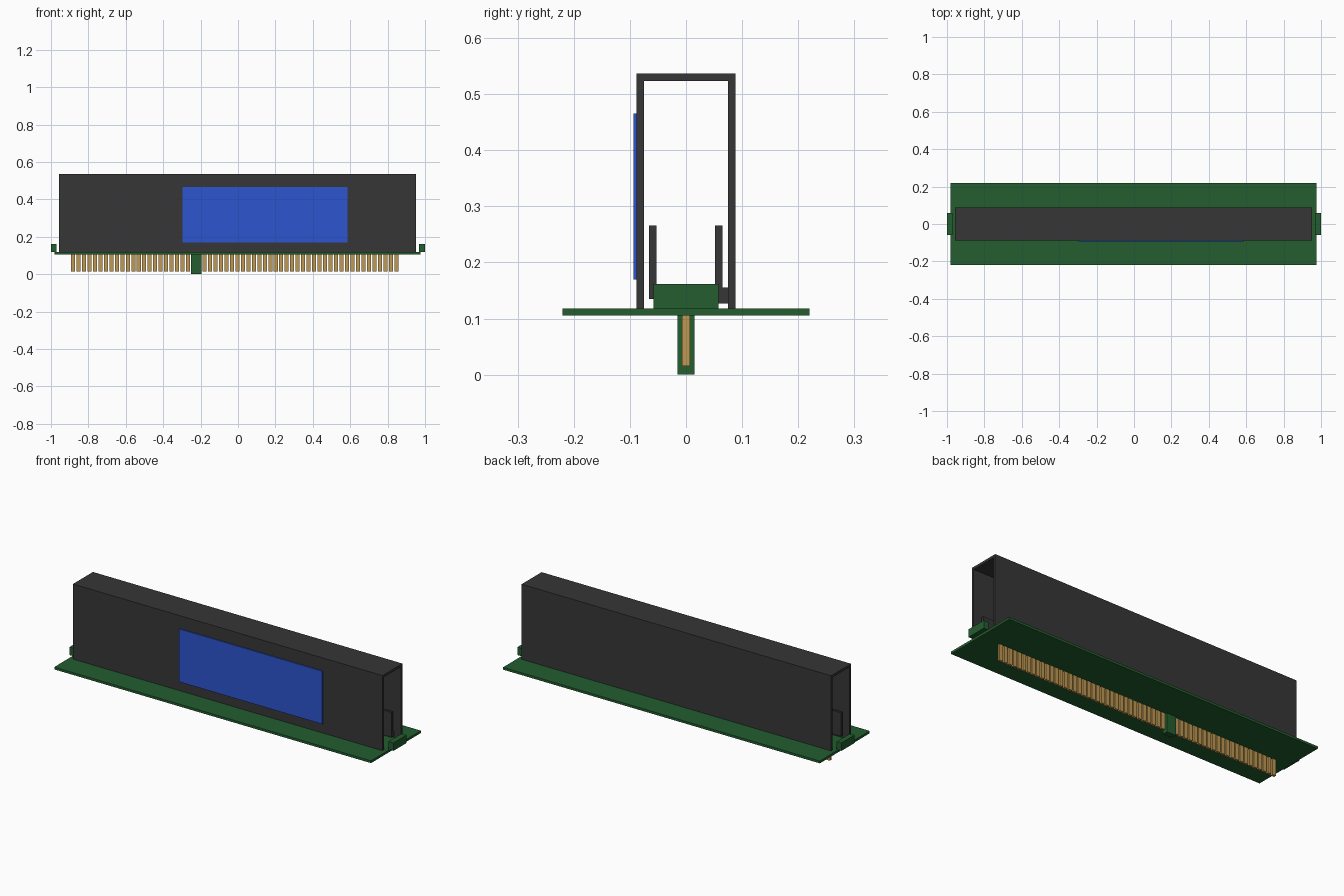
import bpy

cube = bpy.data.objects.get("Cube")
if cube:
    bpy.data.objects.remove(cube, do_unlink=True)


def material(name, r, g, b):
    m = bpy.data.materials.new(name)
    m.use_nodes = True
    m.diffuse_color = (r, g, b, 1)
    bsdf = next(n for n in m.node_tree.nodes if n.type == 'BSDF_PRINCIPLED')
    bsdf.inputs["Base Color"].default_value = (r, g, b, 1)
    return m


GREY = material("dark grey", 0.037, 0.037, 0.037)
GREEN = material("board green", 0.017, 0.11, 0.028)
GOLD = material("contact gold", 0.52, 0.32, 0.085)
BLUE = material("label blue", 0.027, 0.09, 0.62)


def box(name, mat, x, y, z):
    """Axis-aligned box from (low, high) ranges."""
    bpy.ops.mesh.primitive_cube_add(size=1)
    ob = bpy.context.object
    ob.name = ob.data.name = name
    ob.location = [(r[0] + r[1]) / 2 for r in (x, y, z)]
    ob.scale = [r[1] - r[0] for r in (x, y, z)]
    bpy.ops.object.transform_apply(location=True, rotation=False, scale=True)
    ob.data.materials.append(mat)
    return ob


# Circuit board with raised end tabs
box("board", GREEN, (-0.98, 0.975), (-0.22, 0.22), (0.105, 0.118))
box("end_tab_right", GREEN, (-1, -0.971), (-0.058, 0.058), (0.118, 0.162))
box("end_tab_left", GREEN, (0.969, 1), (-0.058, 0.058), (0.118, 0.162))

# Shroud: a channel profile open at both ends, extruded along x
outer, inner, base, under, top = 0.088, 0.075, 0.118, 0.523, 0.537
profile = [(-outer, base), (-outer, top), (outer, top), (outer, base),
           (inner, base), (inner, under), (-inner, under), (-inner, base)]
n = len(profile)
verts = [(x, y, z) for x in (-0.957, 0.953) for y, z in profile]
faces = [(i, (i + 1) % n, (i + 1) % n + n, i + n) for i in range(n)]
# End caps as three quads each: front wall, roof, back wall
for k in (0, n):
    for cap in ((0, 1, 6, 7), (1, 2, 5, 6), (2, 3, 4, 5)):
        f = tuple(c + k for c in cap)
        faces.append(f[::-1] if k == 0 else f)
mesh = bpy.data.meshes.new("shroud")
mesh.from_pydata(verts, [], faces)
mesh.materials.append(GREY)
shroud = bpy.data.objects.new("shroud", mesh)
bpy.context.collection.objects.link(shroud)
bpy.context.view_layer.objects.active = shroud
bpy.ops.object.mode_set(mode='EDIT')
bpy.ops.mesh.select_all(action='SELECT')
bpy.ops.mesh.normals_make_consistent(inside=False)
bpy.ops.object.mode_set(mode='OBJECT')

# Front label and inner plates
box("label_plate", BLUE, (-0.297, 0.585), (-0.094, -0.088), (0.17, 0.465))
box("inner_plate_front", GREY, (-0.92, 0.91), (-0.066, -0.053), (0.135, 0.266))
box("inner_plate_back", GREY, (-0.92, 0.91), (0.052, 0.065), (0.127, 0.266))
box("plate_spacer", GREY, (-0.92, 0.91), (0.065, 0.075), (0.127, 0.155))

# Edge contacts, with a two-slot gap for the key
start, pitch, width = -0.893, 0.0293, 0.0215
for i in range(60):
    if i not in (22, 23):
        x = start + i * pitch
        box(f"contact_{i + 1}", GOLD, (x, x + width), (-0.007, 0.007), (0.015, 0.105))
box("key_post", GREEN, (-0.252, -0.196), (-0.015, 0.015), (0, 0.105))
